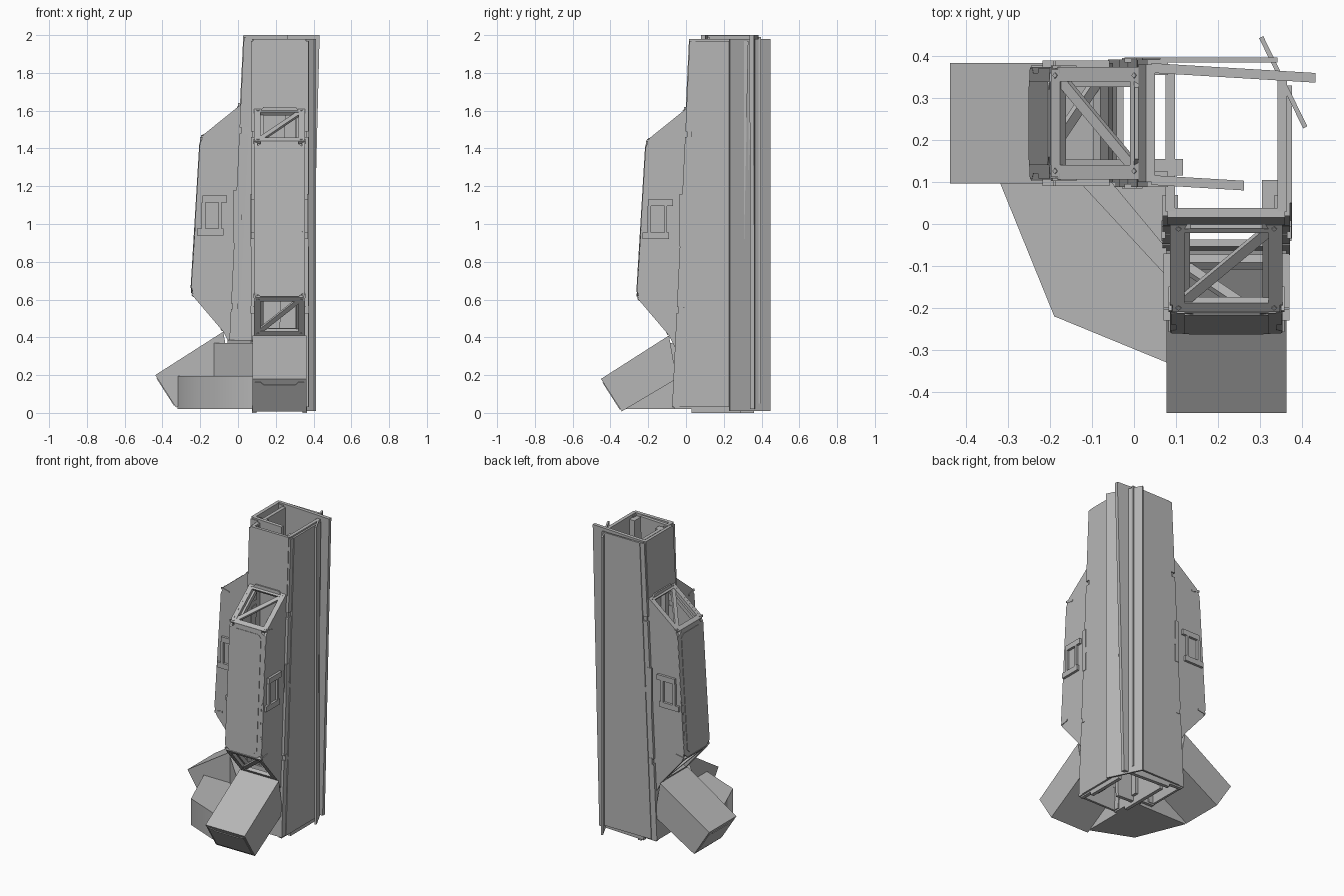
import bpy, bmesh
from mathutils import Vector

if "Cube" in bpy.data.objects:
    bpy.data.objects.remove(bpy.data.objects["Cube"])

paint = bpy.data.materials.new("dark_grey_metal")
paint.diffuse_color = (0.47, 0.47, 0.47, 1)
paint.use_nodes = True
paint.node_tree.nodes["Principled BSDF"].inputs["Base Color"].default_value = paint.diffuse_color


def prism(name, pts, frame, d0, d1):
    """Extrude a 2D outline lying in frame (origin, e1, e2, normal) from depth d0 to d1."""
    o, a, b, n = [Vector(f) for f in frame]
    bm = bmesh.new()
    lo = [bm.verts.new(o + a * p + b * q + n * d0) for p, q in pts]
    hi = [bm.verts.new(o + a * p + b * q + n * d1) for p, q in pts]
    bm.faces.new(lo)
    bm.faces.new(hi[::-1])
    for i in range(len(pts)):
        j = (i + 1) % len(pts)
        bm.faces.new((lo[i], lo[j], hi[j], hi[i]))
    bmesh.ops.recalc_face_normals(bm, faces=bm.faces)
    me = bpy.data.meshes.new(name)
    bm.to_mesh(me)
    bm.free()
    me.materials.append(paint)
    ob = bpy.data.objects.new(name, me)
    bpy.context.collection.objects.link(ob)
    return ob


def rect(x0, x1, y0, y1):
    return [(x0, y0), (x1, y0), (x1, y1), (x0, y1)]


def chamfered(w, y0, y1, c):
    return [(-w + c, y0), (w - c, y0), (w, y0 + c), (w, y1 - c),
            (w - c, y1), (-w + c, y1), (-w, y1 - c), (-w, y0 + c)]


def bar(a, b, w):
    a, b = Vector(a), Vector(b)
    d = (b - a).normalized()
    n = Vector((-d.y, d.x)) * w / 2
    return [a + n, b + n, b - n, a - n]


def edge(z):
    """Outward position of the leaning front edge of the tower."""
    return 0.075 - 0.048 * z


TOP = 1.98


class Arm:
    """One side of the corner tower: u across, v outward, z up."""

    def __init__(self, name, origin, u, v, back_left, back_right, outer_side, yaw):
        self.name, self.o, self.yaw = name, Vector(origin), yaw
        self.u, self.v, self.z = Vector(u), Vector(v), Vector((0, 0, 1))
        self.build(back_left, back_right, outer_side)

    def side(self, part, pts, u0, u1, yaw=0):
        return prism(f"{self.name}_{part}", pts, (self.o, self.v - self.u * yaw, self.z, self.u), u0, u1)

    def plane(self, A, B):
        """Frame on the slope A -> B (v, z), running downward, and its length."""
        d = (self.v * (B[0] - A[0]) + self.z * (B[1] - A[1]))
        L = d.length
        d.normalize()
        n = (self.v * -(B[1] - A[1]) + self.z * (B[0] - A[0])).normalized()
        return (self.o + self.v * A[0] + self.z * A[1], self.u, d, n), L

    def plate(self, part, pts, frame, d0, d1):
        return prism(f"{self.name}_{part}", pts, frame, d0, d1)

    def truss(self, part, A, B):
        f, L = self.plane(A, B)
        w, t = 0.128, 0.028
        for s in (-1, 1):
            self.plate(part + "_stile", rect(s * w, s * (w - t), 0, L), f, -0.022, 0)
            self.plate(part + "_lip", rect(s * (w - t), s * (w - t - .014), t, L - t), f, -0.045, -0.02)
            for y in (t / 2, L - t / 2):
                self.plate(part + "_bolt", [(s * (w - .014) + p, y + q) for p, q in
                           ((.007, 0), (0, .007), (-.007, 0), (0, -.007))], f, 0, 0.003)
        for y in (0, L - t):
            self.plate(part + "_rail", rect(-w + t, w - t, y, y + t), f, -0.022, 0)
        self.plate(part + "_brace", bar((-w + t, L - t), (w - t, t), 0.026), f, -0.018, -0.003)

    def build(self, back_left, back_right, outer_side):
        pod = [(0.0, 1.61), (0.21, 1.44), (0.26, 0.61), (0.09, 0.41)]
        for s, back in ((-1, back_left), (1, back_right)):
            # tower side wall, leaning at both edges
            self.side("side_wall", [(edge(0) - .01, .02), (edge(TOP) - .01, TOP), (back[1], TOP),
                                    (back[0], 0), (-.03, 0), (-.03, .02)], s * .122, s * .145, self.yaw)
            # segmented corner rails
            for z0, z1 in ((.03, .53), (.56, 1.0), (1.03, 1.46), (1.49, TOP - .01)):
                self.side("corner_rail", [(edge(z0) - .05, z0), (edge(z0), z0),
                                          (edge(z1), z1), (edge(z1) - .05, z1)], s * .115, s * .152)
            for z in (.545, 1.015):
                self.side("rail_clip", rect(edge(z) - .035, edge(z) - .008, z - .02, z + .02), s * .14, s * .155)
            self.side("rail_pad", rect(.005, .035, .88, 1.16), s * .145, s * .155)
            # pod cheeks, with small chamfers at the outer corners
            self.side("pod_cheek", [(-.02, 1.60), pod[0], (.19, 1.457), (.212, 1.41), (.259, .65),
                                    (.245, .592), pod[3], (.05, .33), (.03, .36)], s * .118, s * .134)
            self.side("pod_tab_top", bar((.15, 1.43), (.208, 1.445), .012), s * .13, s * .138)
            self.side("pod_tab_bottom", bar((.20, .625), (.256, .615), .012), s * .13, s * .138)
            # side handle
            for pts in (rect(.07, .20, 1.095, 1.13), rect(.09, .23, .92, .955),
                        rect(.185, .205, .955, 1.095), rect(.10, .115, .955, 1.095)):
                self.side("handle", pts, s * .13, s * .15)
        # inner upright bracket
        self.side("inner_bracket", rect(-.105, -.03, .03, TOP - .02), .085, .125)
        # thin plate on the exposed outer side
        u = outer_side * .145
        back = back_right if outer_side > 0 else back_left
        reach = [max(b, -.33) for b in back]
        self.side("outer_plate", [(edge(0) - .04, .03), (edge(TOP) - .03, TOP - .01),
                                  (reach[1], TOP - .01), (reach[0], .03)], u, u + outer_side * .012)
        # sloped trusses closing the pod
        self.truss("upper_truss", pod[0], pod[1])
        self.truss("lower_truss", pod[2], pod[3])
        # pod front panel
        f, L = self.plane(pod[1], pod[2])
        w = .132
        half = [(.1, 0), (.1, .015), (w, .035), (w, L * .55), (.12, L * .58),
                (.12, L - .16), (w, L - .12), (w, L - .03), (.1, L - .005)]
        self.plate("pod_front", half + [(-p, q) for p, q in half[::-1]], f, -.02, .002)
        self.plate("pod_front_inlay", chamfered(.1, .03, L - .03, .02), f, 0, .005)
        # upper and lower tower front panels
        f, L = self.plane((edge(TOP), TOP), (edge(1.6), 1.6))
        self.plate("upper_panel", rect(-.14, .14, 0, L), f, -.018, .004)
        self.plate("upper_panel_lip", [(-.085, L - .02), (.085, L - .02), (.1, L), (-.1, L)], f, 0, .014)
        f, L = self.plane((edge(.45), .45), (edge(.03), .03))
        self.plate("lower_panel", rect(-.13, .13, 0, L), f, -.016, 0)
        # tilted foot block with an end cover
        self.side("foot", [(.45, .18), (.34, .008), (.05, .18), (.09, .41)], -.143, .143)
        f, L = self.plane((.45, .18), (.34, .008))
        self.plate("foot_cover", [(-.13, .02), (-.1, .02), (-.085, .035), (.085, .035), (.1, .02),
                                  (.13, .02), (.13, L - .015), (-.13, L - .015)], f, 0, .004)


# the two arms of the tower, one facing front and one facing left
Arm("front_arm", (0.22, 0, 0), (1, 0, 0), (0, -1, 0), (-.36, -.36), (-.29, -.355), 1, 0)
Arm("left_arm", (0.012, 0.24, 0.02), (0, -1, 0), (-1, 0, 0), (-.37, -.42), (-.2, -.25), -1, .06)

# upright plank set diagonally across the back corner
ground = ((0, 0, 0), (1, 0, 0), (0, 1, 0), (0, 0, 1))
prism("corner_plank", bar((.303, .445), (.408, .23), .011), ground, .01, 1.98)

# angled base filling the space between the two feet, rounded by shading
wedge = prism("base_wedge", [(-.32, .1), (-.19, -.22), (.078, -.33), (.078, .1)], ground, .02, .195)
bpy.context.view_layer.objects.active = wedge
wedge.select_set(True)
bpy.ops.object.shade_smooth_by_angle(angle=1.1)
prism("base_step", [(-.13, .1), (.078, -.125), (.078, .1)], ground, .19, .37)
prism("base_step_cap", [(-.055, .1), (.078, -.06), (.078, .1)], ground, .37, .385)
